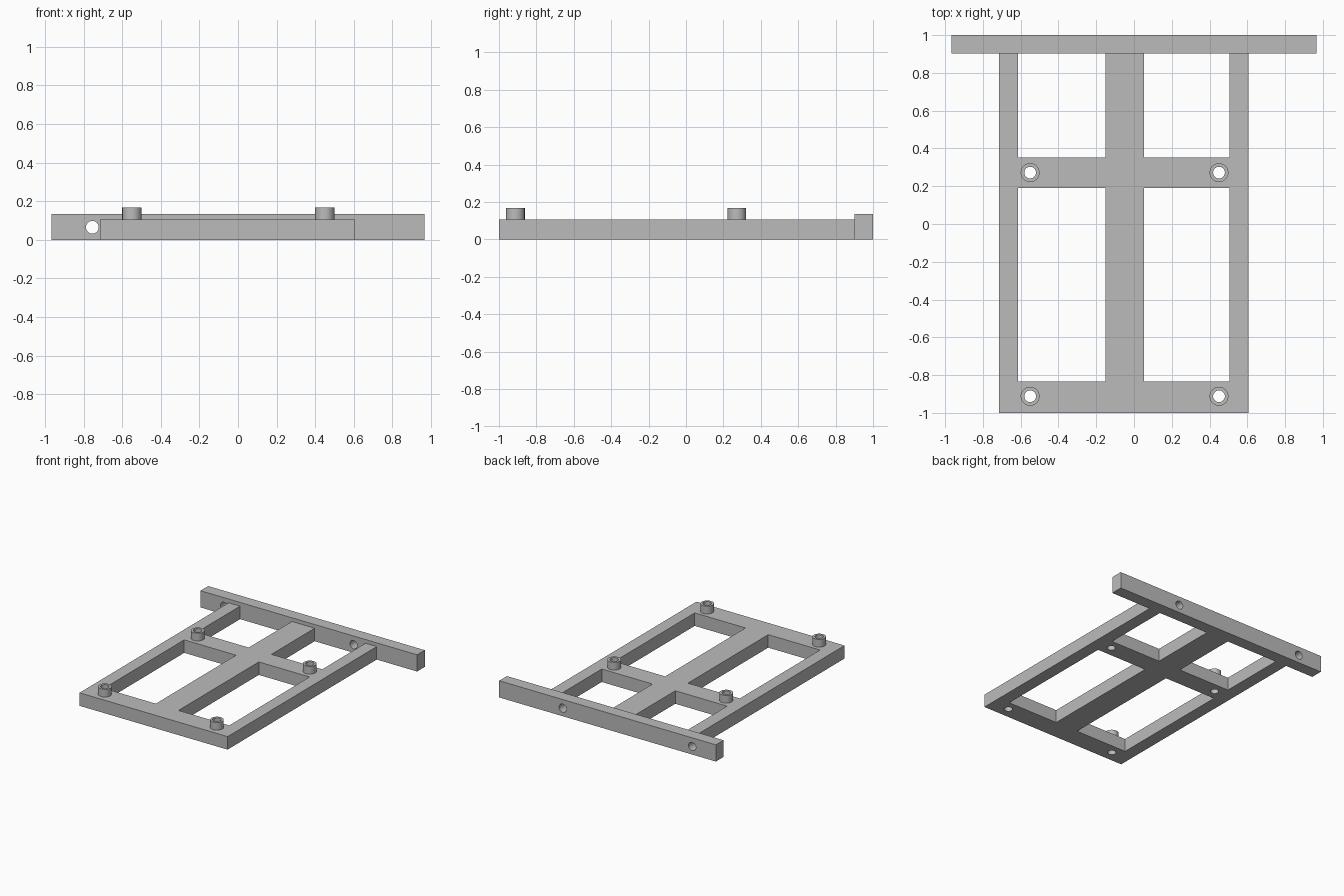
import bpy
import bmesh
from math import radians
from mathutils import Matrix, Vector

if "Cube" in bpy.data.objects:
    bpy.data.objects.remove(bpy.data.objects["Cube"], do_unlink=True)

grey = bpy.data.materials.new("plain_grey")
grey.use_nodes = True
COLOUR = (0.5, 0.5, 0.5, 1)
grey.diffuse_color = COLOUR
grey.node_tree.nodes["Principled BSDF"].inputs["Base Color"].default_value = COLOUR

FRAME_TOP, BAR_TOP, BOSS_TOP = 0.105, 0.135, 0.167
BAR_FRONT = 0.902
BOSS_R, SCREW_R, BAR_HOLE_R = 0.05, 0.031, 0.033


def add_box(bm, x0, x1, y0, y1, z0, z1):
    lo, hi = Vector((x0, y0, z0)), Vector((x1, y1, z1))
    matrix = Matrix.Translation((lo + hi) / 2) @ Matrix.Diagonal((*(hi - lo), 1))
    bmesh.ops.create_cube(bm, size=1, matrix=matrix)


def add_cylinder(bm, centre, radius, depth, along_y=False):
    matrix = Matrix.Translation(centre)
    if along_y:
        matrix = matrix @ Matrix.Rotation(radians(90), 4, "X")
    bmesh.ops.create_cone(bm, cap_ends=True, segments=40, radius1=radius,
                          radius2=radius, depth=depth, matrix=matrix)


def make_object(name, bm):
    bmesh.ops.recalc_face_normals(bm, faces=bm.faces)
    mesh = bpy.data.meshes.new(name)
    bm.to_mesh(mesh)
    bm.free()
    mesh.materials.append(grey)
    obj = bpy.data.objects.new(name, mesh)
    bpy.context.collection.objects.link(obj)
    return obj


def select_only(obj):
    bpy.ops.object.select_all(action="DESELECT")
    obj.select_set(True)
    bpy.context.view_layer.objects.active = obj


def cut(obj, cutter_bm):
    cutter = make_object("cutter", cutter_bm)
    cutter.hide_render = True
    mod = obj.modifiers.new("openings", "BOOLEAN")
    mod.operation = "DIFFERENCE"
    mod.solver = "EXACT"
    mod.object = cutter
    select_only(obj)
    bpy.ops.object.modifier_apply(modifier=mod.name)
    bpy.data.objects.remove(cutter, do_unlink=True)


def smooth(obj):
    select_only(obj)
    bpy.ops.object.shade_smooth_by_angle(angle=radians(30))


boss_spots = [(x, y) for x in (-0.55, 0.45) for y in (-0.912, 0.272)]

# Flat frame with four windows and four screw holes
bm = bmesh.new()
add_box(bm, -0.715, 0.607, -1, BAR_FRONT, 0, FRAME_TOP)
frame = make_object("frame", bm)
bm = bmesh.new()
for x0, x1 in ((-0.613, -0.15), (0.053, 0.506)):
    for y0, y1 in ((-0.834, 0.19), (0.351, 1.1)):
        add_box(bm, x0, x1, y0, y1, -0.1, 0.3)
for x, y in boss_spots:
    add_cylinder(bm, (x, y, 0.1), SCREW_R, 0.5)
cut(frame, bm)
smooth(frame)

# Hollow bosses around the screw holes
for i, (x, y) in enumerate(boss_spots):
    bm = bmesh.new()
    add_cylinder(bm, (x, y, (FRAME_TOP + BOSS_TOP) / 2), BOSS_R, BOSS_TOP - FRAME_TOP)
    boss = make_object(f"mounting_boss_{i + 1}", bm)
    bm = bmesh.new()
    add_cylinder(bm, (x, y, 0.1), SCREW_R, 0.5)
    cut(boss, bm)
    smooth(boss)

# Raised cross bar at the back with two through holes
bm = bmesh.new()
add_box(bm, -0.967, 0.967, BAR_FRONT, 1, 0, BAR_TOP)
back_bar = make_object("back_bar", bm)
bm = bmesh.new()
for x in (-0.755, 0.4):
    add_cylinder(bm, (x, 0.95, 0.065), BAR_HOLE_R, 0.4, along_y=True)
cut(back_bar, bm)
smooth(back_bar)
